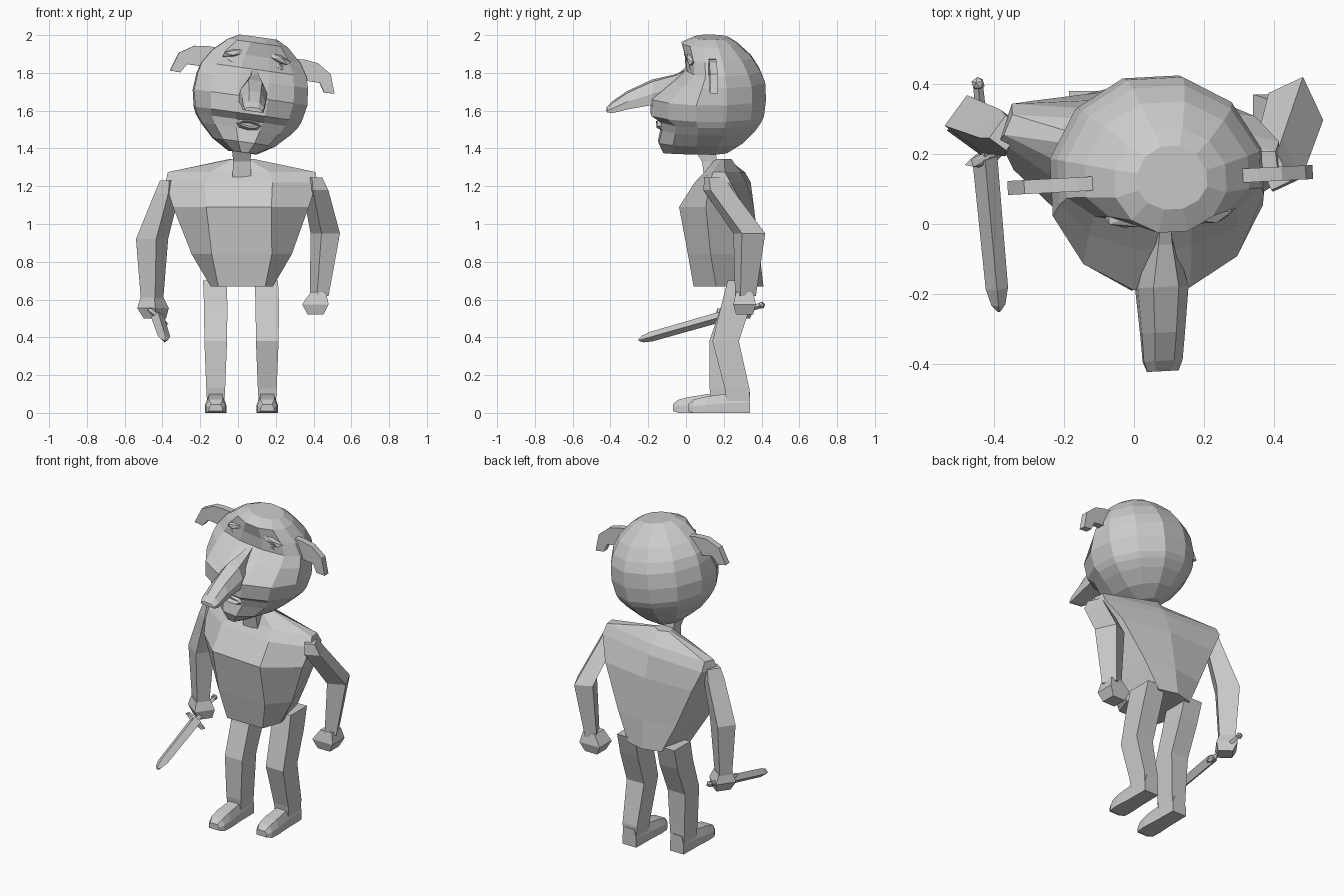
import bpy, bmesh
from math import cos, sin, pi, radians
from mathutils import Matrix, Vector

if "Cube" in bpy.data.objects:
    bpy.data.objects.remove(bpy.data.objects["Cube"], do_unlink=True)

IDENT = Matrix.Identity(4)


def finish(name, bm, matrix=IDENT):
    bmesh.ops.transform(bm, matrix=matrix, verts=bm.verts)
    bmesh.ops.recalc_face_normals(bm, faces=bm.faces)
    mesh = bpy.data.meshes.new(name)
    bm.to_mesh(mesh)
    bm.free()
    obj = bpy.data.objects.new(name, mesh)
    bpy.context.collection.objects.link(obj)
    return obj


def loft(name, rings, matrix=IDENT):
    """Skin a list of closed point rings and cap both ends."""
    bm = bmesh.new()
    loops = [[bm.verts.new(p) for p in ring] for ring in rings]
    n = len(loops[0])
    for a, b in zip(loops, loops[1:]):
        for i in range(n):
            j = (i + 1) % n
            bm.faces.new((a[i], a[j], b[j], b[i]))
    bm.faces.new(loops[0])
    bm.faces.new(loops[-1])
    return finish(name, bm, matrix)


def limb(name, sections, angle=0):
    """Square limb from sections (x, y, z, half width, half depth), turned about z."""
    turn = Matrix.Rotation(radians(angle), 3, 'Z')
    corners = ((-1, -1), (1, -1), (1, 1), (-1, 1))
    return loft(name, [[Vector((x, y, z)) + turn @ Vector((a * w, b * d, 0)) for a, b in corners]
                       for x, y, z, w, d in sections])


def wedge(name, x, sections, bevel, matrix=IDENT):
    """Solid running along y from sections (y, bottom, top, half width)."""
    return loft(name, [[(x - w, y, lo), (x + w, y, lo), (x + w, y, (lo + hi) / 2),
                        (x + w * bevel, y, hi), (x - w * bevel, y, hi),
                        (x - w, y, (lo + hi) / 2)]
                       for y, lo, hi, w in sections], matrix)


def blob(name, place, size, matrix=IDENT, tilt=0):
    bm = bmesh.new()
    bmesh.ops.create_icosphere(bm, subdivisions=1, radius=1)
    local = Matrix.Translation(place) @ Matrix.Rotation(tilt, 4, 'Y') @ Matrix.Diagonal((*size, 1))
    return finish(name, bm, matrix @ local)


# Head frame: turned and tilted slightly to one side
CENTRE = Vector((0.065, 0.12, 1.68))
HEAD = (Matrix.Translation(CENTRE) @ Matrix.Rotation(radians(3), 4, 'Z')
        @ Matrix.Rotation(radians(8), 4, 'Y'))

# Skull with flat front and back: height, half width, front depth, back depth
skull = [(-.305, .075, .24, .10), (-.25, .165, .265, .18), (-.18, .235, .25, .245),
         (-.135, .27, .255, .275), (-.10, .285, .305, .29), (-.01, .303, .305, .30),
         (.08, .295, .19, .295), (.14, .28, .12, .27), (.21, .235, .125, .225),
         (.28, .16, .145, .15), (.312, .10, .08, .10)]
rings = []
for z, w, front, back in skull:
    ring = []
    for i in range(12):
        a = 2 * pi * (i + .5) / 12
        x, y = sin(a) / cos(pi / 12), -cos(a) / cos(pi / 12)
        ring.append((w * x, y * (front if y < 0 else back), z))
    rings.append(ring)
loft("head", rings, HEAD)

# Long drooping nose, pinched between the eyes
wedge("nose", 0, [(-.07, .04, .16, .02), (-.18, -.02, .11, .04), (-.30, -.04, .08, .073),
                  (-.43, -.065, .02, .062), (-.51, -.085, -.035, .056),
                  (-.54, -.085, -.065, .045)], .5, HEAD)

# Ears, eyes and brows on both sides
ear = [(.14, .225), (.26, .228), (.33, .22), (.406, .172), (.44, .072),
       (.385, .07), (.355, .118), (.29, .118), (.20, .10)]
for side, s in (("left", 1), ("right", -1)):
    loft(side + "_ear", [[(s * x, y, z) for x, z in ear] for y in (-.015, .025)], HEAD)
    blob(side + "_eye", (s * .115, -.09, .175), (.05, .025, .022), HEAD, s * .25)
    blob(side + "_brow", (s * .11, -.095, .215), (.085, .035, .025), HEAD, s * .3)

# Open mouth made of a ring of lips
bm = bmesh.new()
lips = [[bm.verts.new(((.055 + .014 * cos(b)) * cos(a), -.25 + .025 * sin(b),
                       -.155 + (.018 + .012 * cos(b)) * sin(a)))
         for b in (0, pi / 2, pi, 3 * pi / 2)] for a in [pi * i / 4 for i in range(8)]]
for i in range(8):
    for j in range(4):
        k, m = (i + 1) % 8, (j + 1) % 4
        bm.faces.new((lips[i][j], lips[k][j], lips[k][m], lips[i][m]))
finish("mouth", bm, HEAD)

# Neck
limb("neck", [(.02, .14, 1.25, .05, .045), (.02, .125, 1.33, .045, .04),
              (.02, .09, 1.42, .055, .06)])

# Torso: height, front, side, back, half width, front share, back share, twist
torso = [(.67, .04, .16, .41, .165, .75, .7, 0), (.84, .01, .13, .39, .265, .6, .75, 0),
         (1.09, -.025, .13, .36, .36, .48, .88, -4), (1.22, .07, .18, .32, .405, .45, .95, -8),
         (1.275, .12, .20, .29, .395, .4, .96, -8), (1.345, .16, .20, .24, .06, .6, .9, -8)]
rings = []
for z, front, mid, back, w, fs, bs, twist in torso:
    ring = [(-w * fs, front), (w * fs, front), (w, mid), (w * bs, back - .03),
            (0, back), (-w * bs, back - .03), (-w, mid)]
    turn = Matrix.Rotation(radians(twist), 4, 'Z')
    rings.append([turn @ Vector((x, y - .2, 0)) + Vector((.02, .2, z)) for x, y in ring])
loft("torso", rings)

# Arms and hands
limb("left_arm", [(.40, .15, 1.245, .03, .045), (.41, .17, 1.18, .045, .065),
                  (.462, .335, .95, .054, .068), (.43, .315, .62, .034, .045)], 25)
limb("right_arm", [(-.365, .26, 1.23, .03, .04), (-.375, .26, 1.165, .045, .05),
                   (-.455, .285, .92, .066, .054), (-.455, .28, .58, .045, .036)], -36)
limb("left_hand", [(.41, .31, .52, .042, .045), (.41, .31, .575, .07, .06),
                   (.425, .31, .64, .04, .045)])
limb("right_hand", [(-.44, .28, .50, .042, .042), (-.45, .28, .555, .06, .06),
                    (-.455, .28, .61, .045, .042)], -36)

# Legs and feet, the right one a step ahead
for side, x, step in (("left", .155, 0), ("right", -.118, -.08)):
    limb(side + "_leg", [(x - .005, .30, .70, .062, .08), (x, .265, .57, .062, .078),
                         (x, .21 + step * .2, .38, .06, .07),
                         (x, .27 + step, .13, .05, .065), (x, .275 + step, .06, .046, .06)])
    wedge(side + "_foot", x, [(.34 + step, 0, .11, .048), (.20 + step, 0, .10, .05),
                              (.10 + step, 0, .085, .056), (.04 + step, 0, .07, .052),
                              (.01 + step, .01, .045, .035)], .7)

# Sword frame: local z runs from pommel to tip
pommel, tip = Vector((-.445, .40, .57)), Vector((-.385, -.25, .385))
SWORD = Matrix.Translation(pommel) @ (tip - pommel).to_track_quat('Z', 'Y').to_matrix().to_4x4()
length = (tip - pommel).length


def diamond(name, sections):
    loft(name, [[(w, 0, z), (0, d, z), (-w, 0, z), (0, -d, z)] for z, w, d in sections], SWORD)


diamond("sword_blade", [(.22, .036, .028), (length - .07, .032, .026),
                        (length - .02, .02, .018), (length, .004, .004)])
diamond("sword_grip", [(0, .014, .014), (.22, .018, .018)])
blob("sword_pommel", (0, 0, 0), (.02, .02, .02), SWORD)
guard_turn = Vector((.10, .03, -.09)).to_track_quat('X', 'Z').to_matrix().to_4x4()
blob("sword_guard", (0, 0, 0), (.08, .022, .02),
     Matrix.Translation(pommel.lerp(tip, .33)) @ guard_turn)
